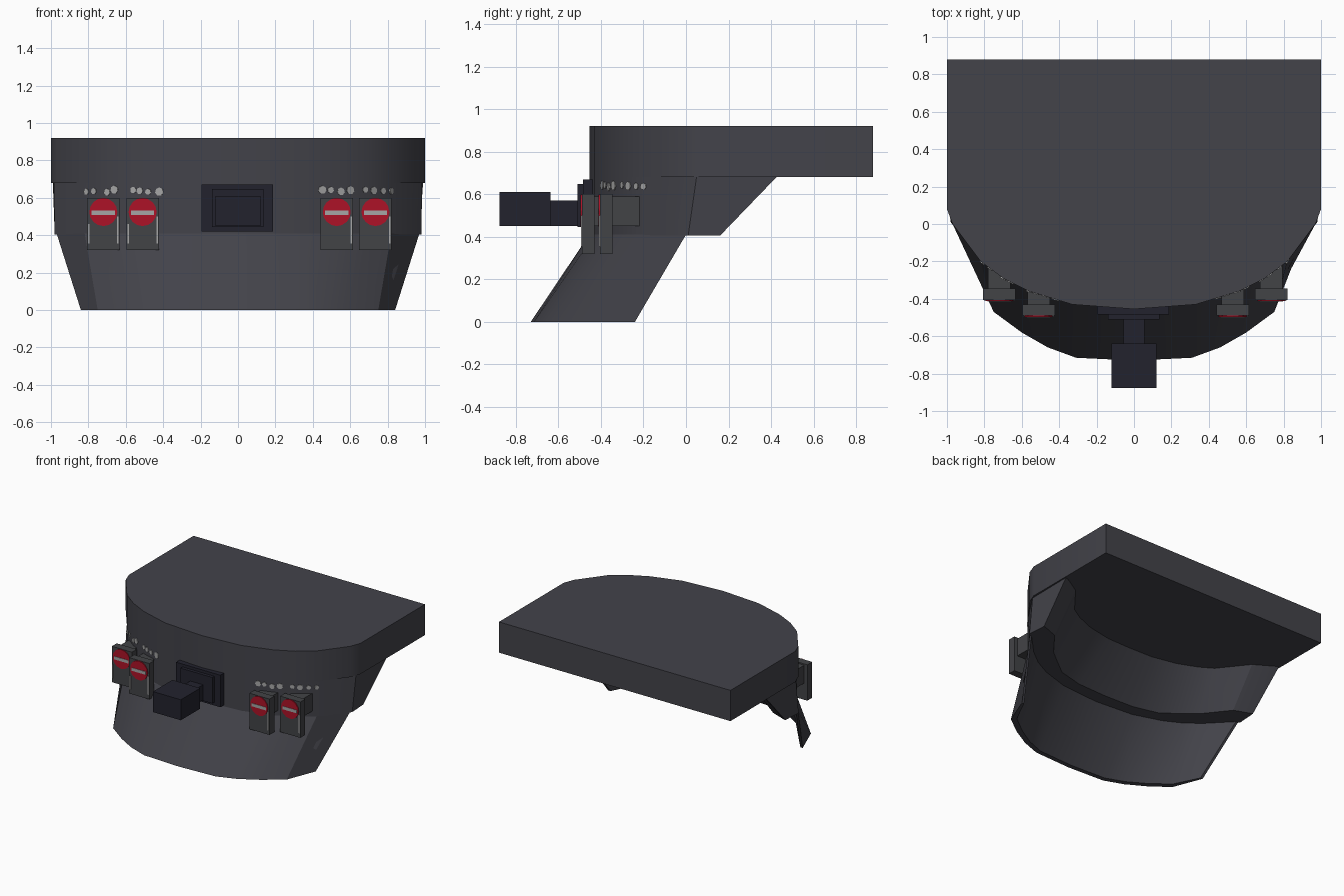
import bpy, bmesh, math, random
from mathutils import Matrix, Vector

cube = bpy.data.objects.get("Cube")
if cube:
    bpy.data.objects.remove(cube, do_unlink=True)
random.seed(4)


def material(name, rgb):
    m = bpy.data.materials.new(name)
    m.use_nodes = True
    m.diffuse_color = (*rgb, 1)
    m.node_tree.nodes["Principled BSDF"].inputs["Base Color"].default_value = (*rgb, 1)
    return m


BODY = material("charcoal", (0.056, 0.056, 0.068))
PANEL = material("panel grey", (0.055, 0.057, 0.062))
NAVY = material("dark navy", (0.016, 0.016, 0.027))
RED = material("red", (0.42, 0.006, 0.02))
PALE = material("pale grey", (0.38, 0.38, 0.38))


def finish(name, bm, mat, smooth=False):
    bmesh.ops.recalc_face_normals(bm, faces=bm.faces)
    me = bpy.data.meshes.new(name)
    bm.to_mesh(me)
    bm.free()
    me.materials.append(mat)
    ob = bpy.data.objects.new(name, me)
    bpy.context.collection.objects.link(ob)
    if smooth:
        bpy.ops.object.select_all(action='DESELECT')
        ob.select_set(True)
        bpy.context.view_layer.objects.active = ob
        bpy.ops.object.shade_smooth_by_angle(angle=math.radians(22))
    return ob


def box(name, x, y, z, mat):
    """Box from (min, max) pairs."""
    bm = bmesh.new()
    bmesh.ops.create_cube(bm, size=1)
    for v in bm.verts:
        v.co = [(a + b) / 2 + c * (b - a) for (a, b), c in zip((x, y, z), v.co)]
    return finish(name, bm, mat)


def disc(bm, centre, normal, radius, depth, sides):
    rot = Vector(normal).to_track_quat('Z', 'Y').to_matrix().to_4x4()
    bmesh.ops.create_cone(bm, cap_ends=True, segments=sides, radius1=radius,
                          radius2=radius, depth=depth,
                          matrix=Matrix.Translation(centre) @ rot)


def mirrored(half):
    """Full path from -x to +x out of a half path that starts on the centre."""
    return [(-x, y) for x, y in reversed(half[1:])] + list(half)


def shell(name, paths, mat):
    """Open C-shaped shell: four (half path, z) edges joined around."""
    bm = bmesh.new()
    rows = [[bm.verts.new((x, y, z)) for x, y in mirrored(p)] for p, z in paths]
    for a, b in zip(rows, rows[1:] + rows[:1]):
        for i in range(len(a) - 1):
            bm.faces.new((a[i], a[i + 1], b[i + 1], b[i]))
    for i in (0, -1):
        bm.faces.new([r[i] for r in rows])
    return finish(name, bm, mat, True)


# Top slab: curved front, square back
curve = [(0, -.455), (.33, -.43), (.56, -.36), (.70, -.29), (.82, -.20)]
bm = bmesh.new()
outline = mirrored(curve + [(.97, .0), (1, .08), (1, .88)])
base = bm.faces.new([bm.verts.new((x, y, .68)) for x, y in outline])
top = bmesh.ops.extrude_face_region(bm, geom=[base])
bmesh.ops.translate(bm, vec=(0, 0, .24),
                    verts=[v for v in top["geom"] if isinstance(v, bmesh.types.BMVert)])
finish("top_slab", bm, BODY, True)

# Thick middle band with arms that slope back under the slab
outer_top = curve + [(.985, .05), (.99, .43)]
outer_low = curve + [(.98, .01), (.97, .16)]
inner_low = [(0, -.32), (.25, -.31), (.45, -.26), (.58, -.16), (.68, -.08), (.83, .11), (.95, .155)]
inner_top = [(0, -.045), (.20, -.04), (.40, .0), (.55, .06), (.65, .12), (.82, .335), (.96, .42)]
shell("middle_band", [(outer_top, .685), (outer_low, .405), (inner_low, .405), (inner_top, .685)], BODY)

# Thin lower skirt raked forward
skirt_top = curve + [(.97, .0)]
skirt_low = [(0, -.73), (.31, -.715), (.46, -.66), (.60, -.58), (.75, -.47), (.84, -.24)]


def inset(path):
    return [(x * .965, y + .035) for x, y in path[:-1]] + [(path[-1][0] - .02, path[-1][1])]


shell("lower_skirt", [(skirt_top, .41), (skirt_low, 0), (inset(skirt_low), 0), (inset(skirt_top), .41)], BODY)

# Central housing, stem and block
box("housing_frame", (-.195, .187), (-.485, -.44), (.42, .67), NAVY)
box("housing_face", (-.14, .135), (-.51, -.48), (.445, .648), NAVY)
box("housing_stem", (-.055, .055), (-.66, -.50), (.45, .57), NAVY)
box("housing_block", (-.12, .12), (-.877, -.638), (.45, .61), NAVY)

# Four panels on brackets, each with a barred red disc and pale edge strips
for label, cx, front in (("right_outer", -.72, -.405), ("right_inner", -.51, -.49),
                         ("left_inner", .528, -.49), ("left_outer", .735, -.405)):
    box(label + "_panel", (cx - .087, cx + .087), (front, front + .06), (.32, .60), PANEL)
    back = -.215 if "outer" in label else -.34
    box(label + "_bracket", (cx - .06, cx + .06), (front + .05, back), (.45, .59), PANEL)
    bm = bmesh.new()
    disc(bm, (cx, front - .002, .524), (0, -1, 0), .075, .008, 16)
    finish(label + "_disc", bm, RED)
    box(label + "_bar", (cx - .062, cx + .062), (front - .009, front - .002), (.508, .532), PALE)
    for side, x, high in (("a", cx + .077, .50), ("b", cx - .077, .46)):
        if side == "a" or cx < 0:
            box(label + "_strip_" + side, (x - .004, x + .004), (front - .004, front + .002),
                (.355, high), PALE)

# Small pale studs following the curved wall above the panels
wall = mirrored(curve + [(.985, .05)])
bm = bmesh.new()
for x in (-.81, -.77, -.70, -.66, -.56, -.525, -.48, -.42,
          .45, .495, .55, .60, .68, .725, .775, .82):
    for (x0, y0), (x1, y1) in zip(wall, wall[1:]):
        if x0 <= x < x1:
            y = y0 + (y1 - y0) * (x - x0) / (x1 - x0)
            normal = (y1 - y0, x0 - x1, 0)
            disc(bm, (x, y, .635 + random.uniform(-.006, .01)), normal,
                 random.uniform(.016, .024), .009, 7)
finish("wall_studs", bm, PALE)
